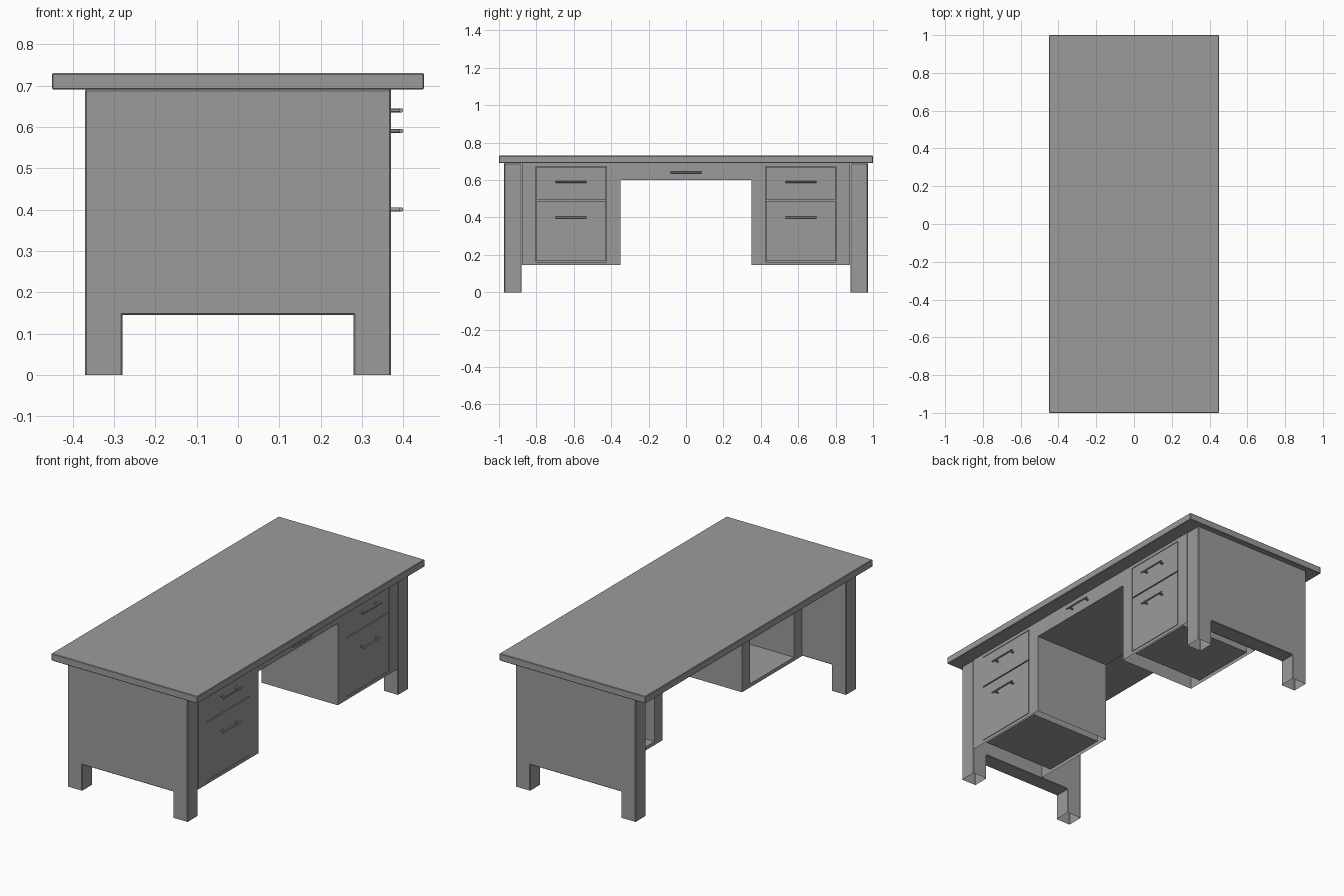
import bpy, bmesh
from mathutils import Vector

default = bpy.data.objects.get("Cube")
if default:
    bpy.data.objects.remove(default, do_unlink=True)

grey = bpy.data.materials.new("plain_grey")
grey.use_nodes = True
grey.diffuse_color = (0.33, 0.33, 0.33, 1)
grey.node_tree.nodes["Principled BSDF"].inputs["Base Color"].default_value = (0.33, 0.33, 0.33, 1)


def finish(name, bm, bevel=0):
    """Turn a bmesh into a named object, optionally with eased edges."""
    mesh = bpy.data.meshes.new(name)
    bm.to_mesh(mesh)
    bm.free()
    mesh.materials.append(grey)
    obj = bpy.data.objects.new(name, mesh)
    bpy.context.collection.objects.link(obj)
    if bevel:
        mod = obj.modifiers.new("eased_edges", "BEVEL")
        mod.width = bevel
        mod.segments = 1
        mod.limit_method = "ANGLE"
    return obj


def box_mesh(x, y, z):
    """Box from (low, high) pairs on each axis."""
    bm = bmesh.new()
    bmesh.ops.create_cube(bm, size=1)
    for v in bm.verts:
        v.co = Vector([lo + (hi - lo) * (c + 0.5) for c, (lo, hi) in zip(v.co, (x, y, z))])
    bm.normal_update()
    return bm


def facing(bm, direction):
    bm.normal_update()
    return max(bm.faces, key=lambda f: (f.normal.dot(direction), f.calc_center_median().dot(direction)))


def recess(bm, face, side, rim, depth):
    """Sink a pocket into a face, with a wide rim at the sides and a thin rim above and below."""
    bmesh.ops.inset_individual(bm, faces=[face], thickness=rim, use_even_offset=True)
    middle = face.calc_center_median().y
    for v in face.verts:
        v.co.y += (side - rim) * (1 if v.co.y < middle else -1)
    bmesh.ops.inset_individual(bm, faces=[face], thickness=0, depth=-depth)


def rod(bm, start, end, radius):
    start, end = Vector(start), Vector(end)
    made = bmesh.ops.create_cone(bm, cap_ends=True, segments=12, radius1=radius,
                                 radius2=radius, depth=(end - start).length)
    turn = (end - start).to_track_quat("Z", "Y")
    for v in made["verts"]:
        v.co = turn @ v.co + (start + end) / 2


def handle(name, y, z, half=0.083):
    bm = bmesh.new()
    rod(bm, (FRONT + 0.025, y - half, z), (FRONT + 0.025, y + half, z), 0.005)
    for s in (-1, 1):
        post = y + s * (half - 0.02)
        rod(bm, (FRONT - 0.005, post, z), (FRONT + 0.025, post, z), 0.005)
    obj = finish(name, bm)
    bpy.ops.object.select_all(action="DESELECT")
    obj.select_set(True)
    bpy.context.view_layer.objects.active = obj
    bpy.ops.object.shade_smooth_by_angle()


FRONT, BACK = 0.37, -0.1
UNDER, BASE = 0.69, 0.145

# Table top
finish("table_top", box_mesh((-0.45, 0.45), (-1, 1), (UNDER, 0.73)), 0.003)

# Middle drawer between the pedestals
finish("middle_drawer", box_mesh((BACK, FRONT), (-0.35, 0.35), (0.60, UNDER)))
handle("middle_drawer_handle", 0, 0.64)

for label, s in (("right", -1), ("left", 1)):
    # End panel with two legs, cut from one thick arch with open feet
    bm = bmesh.new()
    outline = [(-0.37, 0), (-0.28, 0), (-0.28, BASE), (0.28, BASE), (0.28, 0),
               (0.37, 0), (0.37, UNDER), (-0.37, UNDER)]
    near, far = sorted((s * 0.88, s * 0.972))
    rings = [[bm.verts.new((x, y, z)) for x, z in outline] for y in (near, far)]
    bm.faces.new(rings[0])
    bm.faces.new(rings[1][::-1])
    for i in range(len(outline)):
        j = (i + 1) % len(outline)
        bm.faces.new((rings[0][j], rings[0][i], rings[1][i], rings[1][j]))
    bmesh.ops.recalc_face_normals(bm, faces=bm.faces)
    feet = [f for f in bm.faces if all(v.co.z == 0 for v in f.verts)]
    bmesh.ops.delete(bm, geom=feet, context="FACES_ONLY")
    finish(label + "_end_panel_and_legs", bm, 0.003)

    # Pedestal: hollow shell, open at the back and below
    inner, outer = sorted((s * 0.35, s * 0.878))
    bm = box_mesh((BACK, FRONT), (inner, outer), (BASE, UNDER))
    below = facing(bm, Vector((0, 0, -1)))
    front = facing(bm, Vector((1, 0, 0)))
    back = facing(bm, Vector((-1, 0, 0)))
    bmesh.ops.delete(bm, geom=[below], context="FACES_ONLY")
    recess(bm, front, 0.075, 0.018, 0.012)
    recess(bm, back, 0.07, 0.02, 0.44)
    finish(label + "_pedestal", bm)

    # Drawer fronts, flush in the recess with a narrow gap around them
    gap = 0.003
    lo, hi = inner + 0.075 + gap, outer - 0.075 - gap
    for part, z0, z1, grip in (("lower", BASE + 0.018 + gap, 0.49 - gap, 0.40),
                               ("upper", 0.49 + gap, UNDER - 0.018 - gap, 0.59)):
        finish(f"{label}_{part}_drawer", box_mesh((FRONT - 0.012, FRONT), (lo, hi), (z0, z1)))
        handle(f"{label}_{part}_handle", (inner + outer) / 2, grip)
